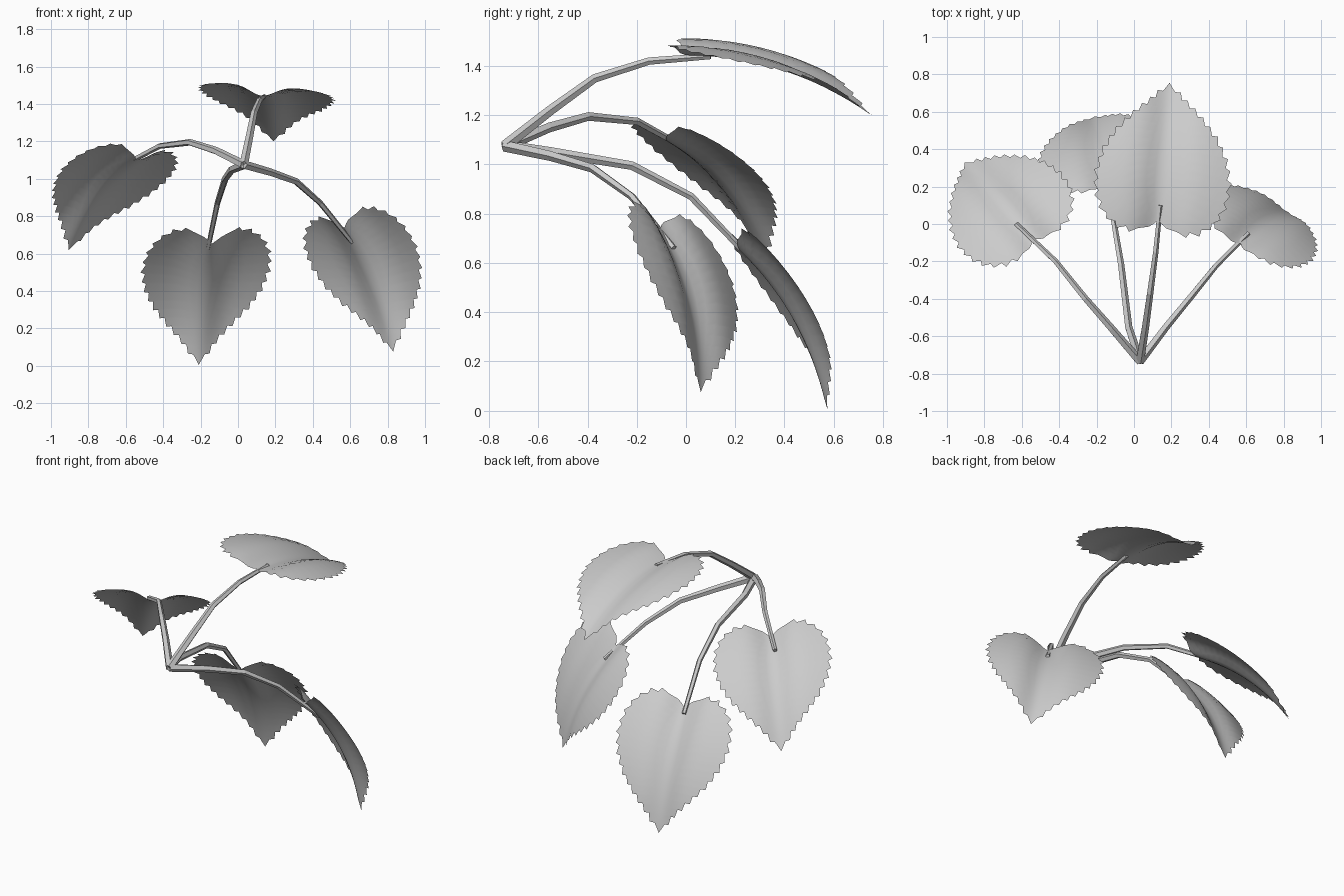
import bpy, bmesh, math
from mathutils import Vector

if "Cube" in bpy.data.objects:
    bpy.data.objects.remove(bpy.data.objects["Cube"])

# Half outline of a heart-shaped leaf: notch at origin, tip at v = LENGTH
LENGTH = 0.78
HALF = [(0, .01), (.04, -.03), (.12, -.06), (.21, -.05), (.29, .01), (.335, .1), (.348, .21),
        (.325, .33), (.265, .45), (.175, .56), (.09, .65), (.035, .72), (0, LENGTH)]
TEETH = 19
RINGS = [0, .12, .25, .42, .62, .82, 1]


def resample(points, count):
    """Evenly spaced points along a polyline."""
    pts = [Vector(p) for p in points]
    lens = [(b - a).length for a, b in zip(pts, pts[1:])]
    total, out = sum(lens), []
    for i in range(count + 1):
        d, k = total * i / count, 0
        while k < len(lens) - 1 and d > lens[k]:
            d -= lens[k]
            k += 1
        out.append(pts[k].lerp(pts[k + 1], min(1, d / lens[k])))
    return out


def serrated_half():
    """Outline with forward-leaning teeth."""
    pts = resample(HALF, TEETH * 2)
    out = []
    for i, p in enumerate(pts):
        if i % 2 and 4 < i < len(pts) - 2:
            t = (pts[i + 1] - pts[i - 1]).normalized()
            p = p + Vector((t.y, -t.x)) * .023 + t * .014
        out.append(p)
    return out


def height(u, v):
    """Arched midrib with side wings folded up from it."""
    t = v / LENGTH
    wing = .066 * (1 - math.exp(-(u / .1) ** 2)) * (1 - .4 * max(t, 0))
    return .06 * 4 * t * (1 - t) - .012 * (1 - t) + wing - .24 * u * u


def make_leaf(name, notch, tip, width):
    notch, tip, width = Vector(notch), Vector(tip), Vector(width)
    along = tip - notch
    scale = along.length / LENGTH
    along.normalize()
    side = (width - along * width.dot(along)).normalized()
    normal = side.cross(along)
    edge = serrated_half()
    bm = bmesh.new()
    for sign in (1, -1):
        rows = []
        for i, e in enumerate(edge):
            f = i / (len(edge) - 1)
            mid = Vector((0, .01 + (LENGTH - .01) * f ** 1.3))
            row = []
            for s in RINGS:
                p = mid.lerp(e, s)
                u, v = p.x * sign, p.y
                row.append(bm.verts.new(notch + scale * (side * u + along * v + normal * height(u, v))))
            rows.append(row)
        for a, b in zip(rows, rows[1:]):
            for k in range(len(RINGS) - 1):
                f = (a[k], a[k + 1], b[k + 1], b[k])
                bm.faces.new(f if sign > 0 else f[::-1])
    bmesh.ops.remove_doubles(bm, verts=bm.verts, dist=.0005)
    for f in bm.faces:
        f.smooth = True
    me = bpy.data.meshes.new(name)
    bm.to_mesh(me)
    bm.free()
    bpy.context.collection.objects.link(bpy.data.objects.new(name, me))


def make_stem(name, points):
    """Low-poly tapered tube through the points."""
    pts = [Vector(p) for p in points]
    bm, rings, sides = bmesh.new(), [], 5
    for i, p in enumerate(pts):
        t = (pts[min(i + 1, len(pts) - 1)] - pts[max(i - 1, 0)]).normalized()
        a = t.cross(Vector((0, 0, 1))).normalized()
        b = a.cross(t)
        r = .024 - .011 * i / (len(pts) - 1)
        rings.append([bm.verts.new(p + r * (a * math.cos(q) + b * math.sin(q)))
                      for q in (2 * math.pi * k / sides for k in range(sides))])
    for a, b in zip(rings, rings[1:]):
        for k in range(sides):
            n = (k + 1) % sides
            bm.faces.new((a[k], a[n], b[n], b[k]))
    bm.faces.new(rings[0][::-1])
    bm.faces.new(rings[-1])
    bmesh.ops.recalc_face_normals(bm, faces=bm.faces)
    me = bpy.data.meshes.new(name)
    bm.to_mesh(me)
    bm.free()
    bpy.context.collection.objects.link(bpy.data.objects.new(name, me))


ROOT = (.03, -.735, 1.075)
# Each part: leaf notch, leaf tip, leaf width direction, stem points after the shared root
PLANT = {
    "top": ((.13, .015, 1.455), (.19, .755, 1.2), (.72, 0, -.08),
            [(.06, -.55, 1.22), (.085, -.37, 1.35), (.115, -.15, 1.42), (.14, .1, 1.44)]),
    "low": ((-.14, .22, .665), (-.21, .575, .005), (.73, .16, .0),
            [(-.03, -.55, 1.05), (-.07, -.22, .995), (-.11, .02, .87), (-.16, .25, .63)]),
    "left": ((-.54, -.08, 1.11), (-.905, .33, .62), (.62, .42, -.06),
             [(-.12, -.56, 1.15), (-.26, -.4, 1.195), (-.42, -.2, 1.175), (-.63, .0, 1.065)]),
    "right": ((.57, -.1, .75), (.83, .06, .075), (.6, -.38, .06),
              [(.17, -.55, 1.035), (.31, -.38, .985), (.44, -.22, .87), (.61, -.05, .66)]),
}
for key, (notch, tip, width, path) in PLANT.items():
    make_leaf(key + "_leaf", notch, tip, width)
    make_stem(key + "_stem", [ROOT] + path)
